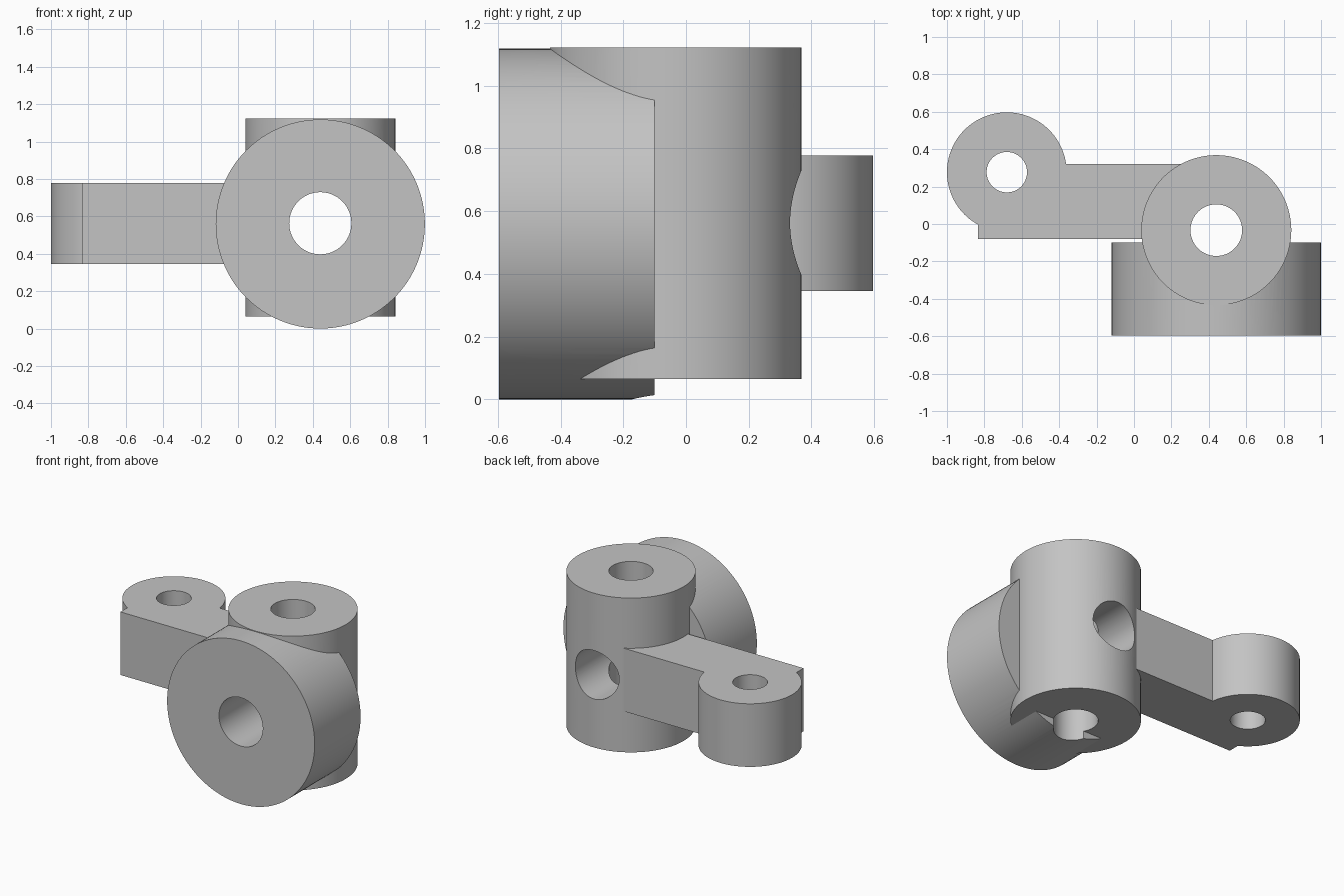
import bpy
import math

cube = bpy.data.objects.get("Cube")
if cube:
    bpy.data.objects.remove(cube, do_unlink=True)

metal = bpy.data.materials.new("plain grey")
metal.use_nodes = True
grey = (0.55, 0.55, 0.55, 1)
metal.diffuse_color = grey
metal.node_tree.nodes["Principled BSDF"].inputs["Base Color"].default_value = grey


def cylinder(name, radius, depth, center, along_y=False):
    bpy.ops.mesh.primitive_cylinder_add(
        vertices=128, radius=radius, depth=depth, location=center,
        rotation=(math.pi / 2 if along_y else 0, 0, 0))
    obj = bpy.context.object
    obj.name = name
    obj.data.materials.append(metal)
    bpy.ops.object.transform_apply(location=True, rotation=True, scale=True)
    return obj


def box(name, low, high):
    bpy.ops.mesh.primitive_cube_add(
        size=1, location=[(a + b) / 2 for a, b in zip(low, high)])
    obj = bpy.context.object
    obj.name = name
    obj.scale = [b - a for a, b in zip(low, high)]
    obj.data.materials.append(metal)
    bpy.ops.object.transform_apply(location=True, rotation=True, scale=True)
    return obj


def combine(target, other, operation):
    bpy.context.view_layer.objects.active = target
    mod = target.modifiers.new(operation.lower(), "BOOLEAN")
    mod.operation = operation
    mod.solver = "EXACT"
    mod.object = other
    bpy.ops.object.modifier_apply(modifier=mod.name)
    bpy.data.objects.remove(other, do_unlink=True)


HUB_X, HUB_Y, MID_Z = 0.44, -0.033, 0.56
EYE_X, EYE_Y = -0.68, 0.277
ARM_LOW, ARM_HIGH = 0.346, 0.778
arm_height = ARM_HIGH - ARM_LOW
arm_z = (ARM_LOW + ARM_HIGH) / 2

# Upright hub, front boss, arm and end eye become one solid
body = cylinder("linkage_body", 0.401, 1.057, (HUB_X, HUB_Y, 0.5935))
boss = cylinder("front_boss", 0.559, 0.497, (HUB_X, -0.3485, MID_Z - 0.001), True)
arm = box("side_arm", (-0.835, -0.08, ARM_LOW), (HUB_X, 0.32, ARM_HIGH))
eye = cylinder("end_eye", 0.32, arm_height, (EYE_X, EYE_Y, arm_z))
for part in (boss, arm, eye):
    combine(body, part, "UNION")

# Through holes
holes = (
    cylinder("hub_hole", 0.138, 3, (HUB_X, HUB_Y, MID_Z)),
    cylinder("boss_hole", 0.166, 3, (HUB_X, 0, MID_Z + 0.003), True),
    cylinder("eye_hole", 0.108, 3, (EYE_X, EYE_Y, arm_z)),
)
for hole in holes:
    combine(body, hole, "DIFFERENCE")

# Smooth round walls with crisp edges
bpy.ops.object.select_all(action="DESELECT")
body.select_set(True)
bpy.context.view_layer.objects.active = body
bpy.ops.object.shade_smooth_by_angle(angle=math.radians(25))
